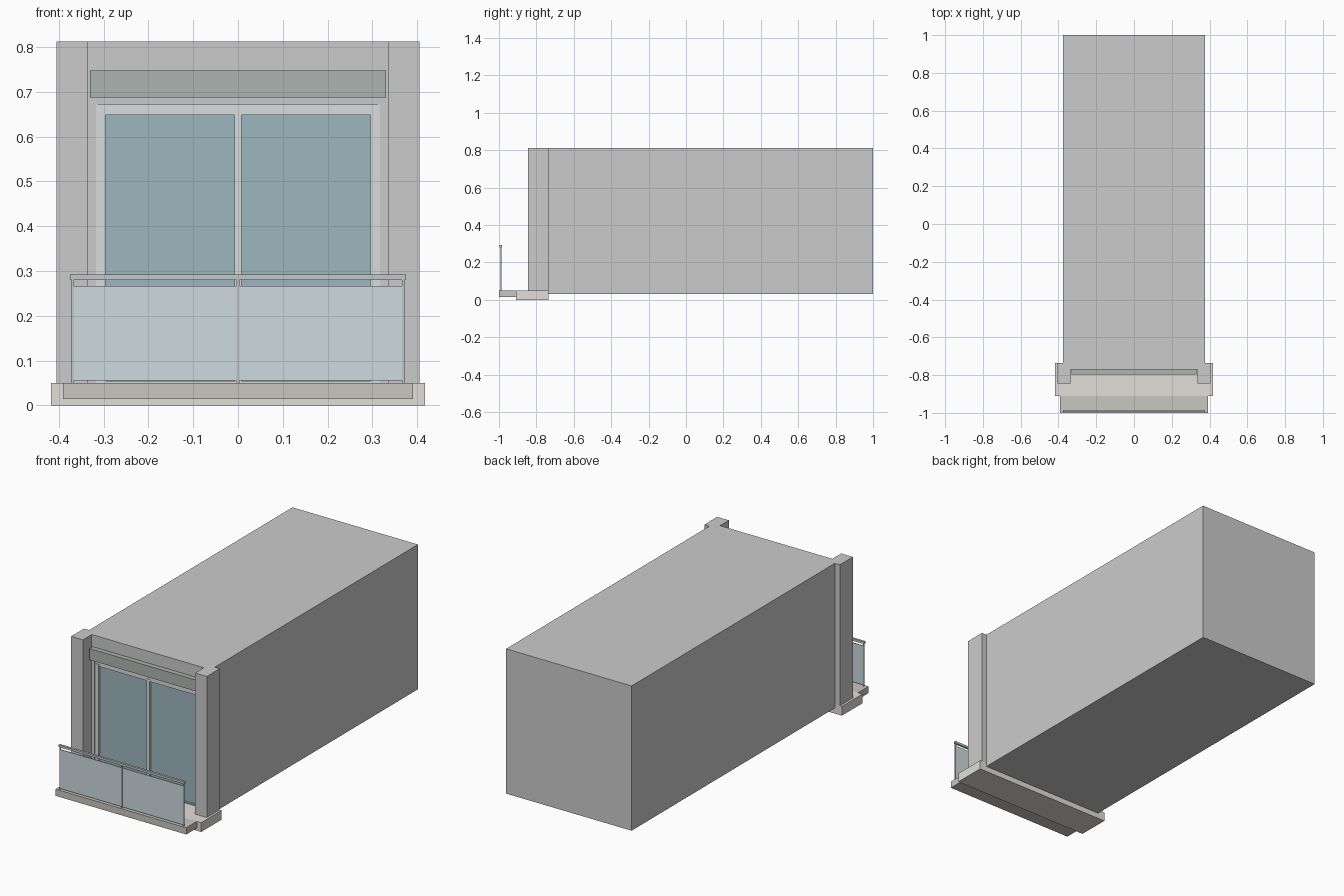
import bpy

if "Cube" in bpy.data.objects:
    bpy.data.objects.remove(bpy.data.objects["Cube"])


def material(name, rgb):
    m = bpy.data.materials.new(name)
    m.diffuse_color = (*rgb, 1)
    m.use_nodes = True
    m.node_tree.nodes["Principled BSDF"].inputs["Base Color"].default_value = m.diffuse_color
    return m


STONE = material("pale_stone", (0.76, 0.74, 0.69))
DARK_STONE = material("dark_stone", (0.59, 0.57, 0.53))
PANE = material("window_glass", (0.34, 0.47, 0.52))
RAIL_GLASS = material("railing_glass", (0.62, 0.70, 0.73))
METAL = material("frame_metal", (0.70, 0.73, 0.73))
RAIL = material("railing_metal", (0.55, 0.58, 0.59))
SHUTTER = material("shutter_green", (0.42, 0.46, 0.44))


def box(name, x, y, z, mat=None):
    """Axis-aligned box from (min, max) ranges."""
    bpy.ops.mesh.primitive_cube_add(size=1, location=[(r[0] + r[1]) / 2 for r in (x, y, z)])
    ob = bpy.context.object
    ob.name = name
    ob.scale = [r[1] - r[0] for r in (x, y, z)]
    bpy.ops.object.transform_apply(location=False, rotation=False, scale=True)
    if mat:
        ob.data.materials.append(mat)
    return ob


def pair(name, x, y, z, mat=None):
    """Box on the right plus its mirror image on the left."""
    box(name + "_right", x, y, z, mat)
    box(name + "_left", (-x[1], -x[0]), y, z, mat)


# Room volume, side pillars and front wall around the opening
box("room_body", (-0.375, 0.375), (-0.735, 1.0), (0.03, 0.812))
pair("pillar", (0.335, 0.405), (-0.845, -0.735), (0.05, 0.812))
box("front_lintel", (-0.335, 0.335), (-0.77, -0.735), (0.672, 0.812))
pair("wall_jamb", (0.317, 0.335), (-0.77, -0.735), (0.05, 0.672))

# Shutter box above the window
box("shutter_box", (-0.33, 0.33), (-0.797, -0.77), (0.687, 0.748), SHUTTER)

# Sliding door: outer frame, stiles, panes and floor tracks
box("door_head", (-0.317, 0.317), (-0.765, -0.735), (0.648, 0.672), METAL)
pair("door_jamb", (0.312, 0.317), (-0.768, -0.735), (0.05, 0.672), METAL)
pair("door_stile", (0.296, 0.312), (-0.768, -0.735), (0.05, 0.66), METAL)
box("centre_stile", (-0.008, 0.008), (-0.768, -0.735), (0.05, 0.66), METAL)
pair("door_pane", (0.008, 0.296), (-0.755, -0.745), (0.05, 0.648), PANE)
for i in range(3):
    y = -0.768 + i * 0.009
    box(f"door_track_{i + 1}", (-0.312, 0.312), (y, y + 0.004), (0.05, 0.054), METAL)

# Balcony slab and projecting edge
box("balcony_slab", (-0.417, 0.417), (-0.91, -0.735), (0.0, 0.05), STONE)
box("balcony_edge", (-0.391, 0.391), (-1.0, -0.91), (0.014, 0.05), DARK_STONE)

# Railing: handrail, posts and glass panels
box("handrail", (-0.375, 0.375), (-0.996, -0.984), (0.28, 0.292), RAIL)
for name, x in (("left", -0.369), ("centre", 0), ("right", 0.369)):
    box("rail_post_" + name, (x - 0.003, x + 0.003), (-0.993, -0.987), (0.05, 0.28), RAIL)
pair("railing_panel", (0.003, 0.366), (-0.992, -0.988), (0.056, 0.267), RAIL_GLASS)
